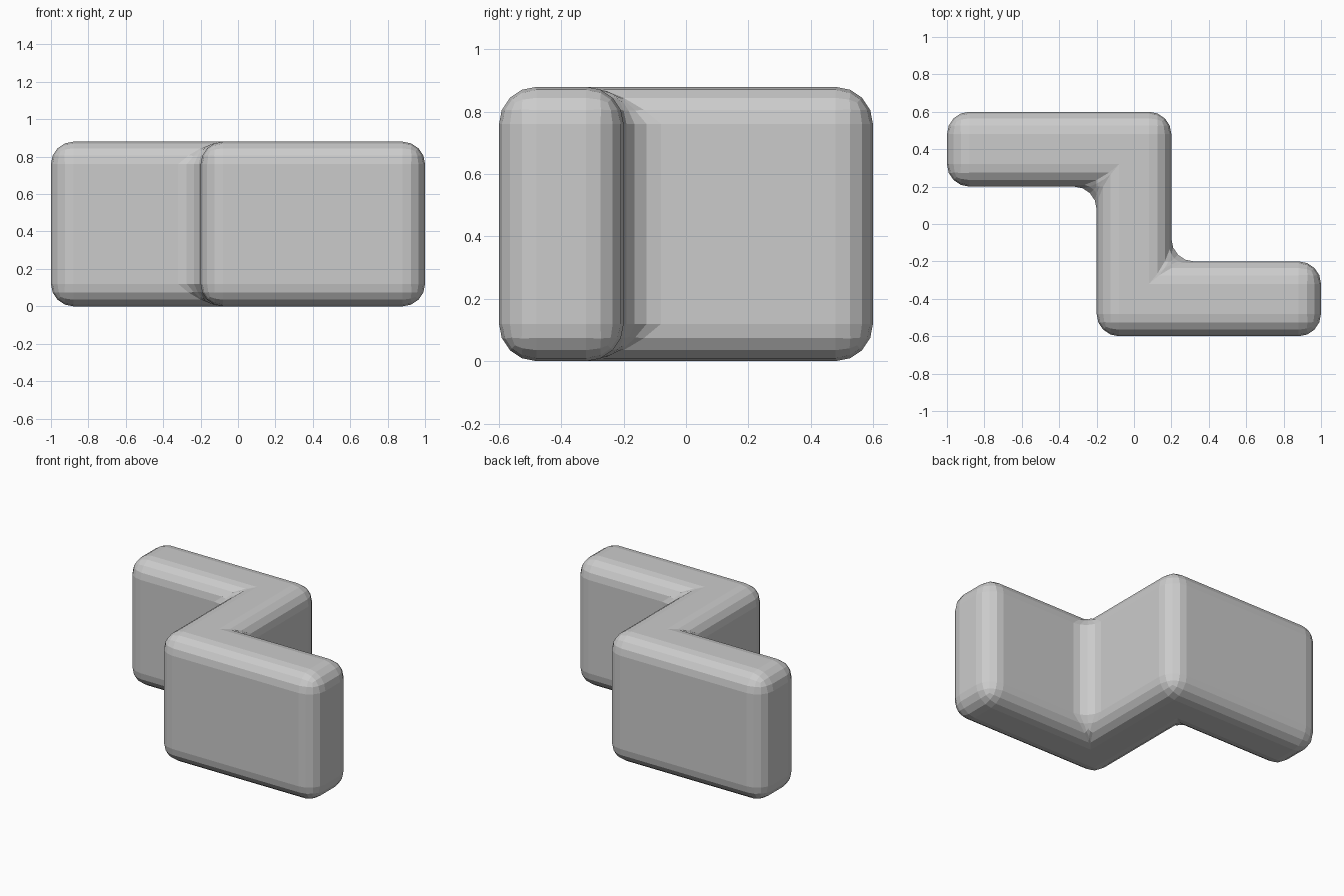
import bpy, bmesh

if "Cube" in bpy.data.objects:
    bpy.data.objects.remove(bpy.data.objects["Cube"])

HEIGHT = 0.88
# Z-shaped outline seen from above
half = [(-0.2, -0.6), (1.0, -0.6), (1.0, -0.2), (0.2, -0.2)]
outline = half + [(-x, -y) for x, y in half]

# Extrude the outline into a solid block
bm = bmesh.new()
face = bm.faces.new([bm.verts.new((x, y, 0)) for x, y in outline])
top = bmesh.ops.extrude_face_region(bm, geom=[face])
bmesh.ops.translate(bm, vec=(0, 0, HEIGHT),
                    verts=[g for g in top["geom"] if isinstance(g, bmesh.types.BMVert)])
bmesh.ops.recalc_face_normals(bm, faces=bm.faces)
mesh = bpy.data.meshes.new("z_block")
bm.to_mesh(mesh)
bm.free()
block = bpy.data.objects.new("z_block", mesh)
bpy.context.collection.objects.link(block)

# Round every edge, including the two inner corners
bevel = block.modifiers.new("rounded_edges", 'BEVEL')
bevel.width = 0.12
bevel.segments = 4
bevel.limit_method = 'ANGLE'
